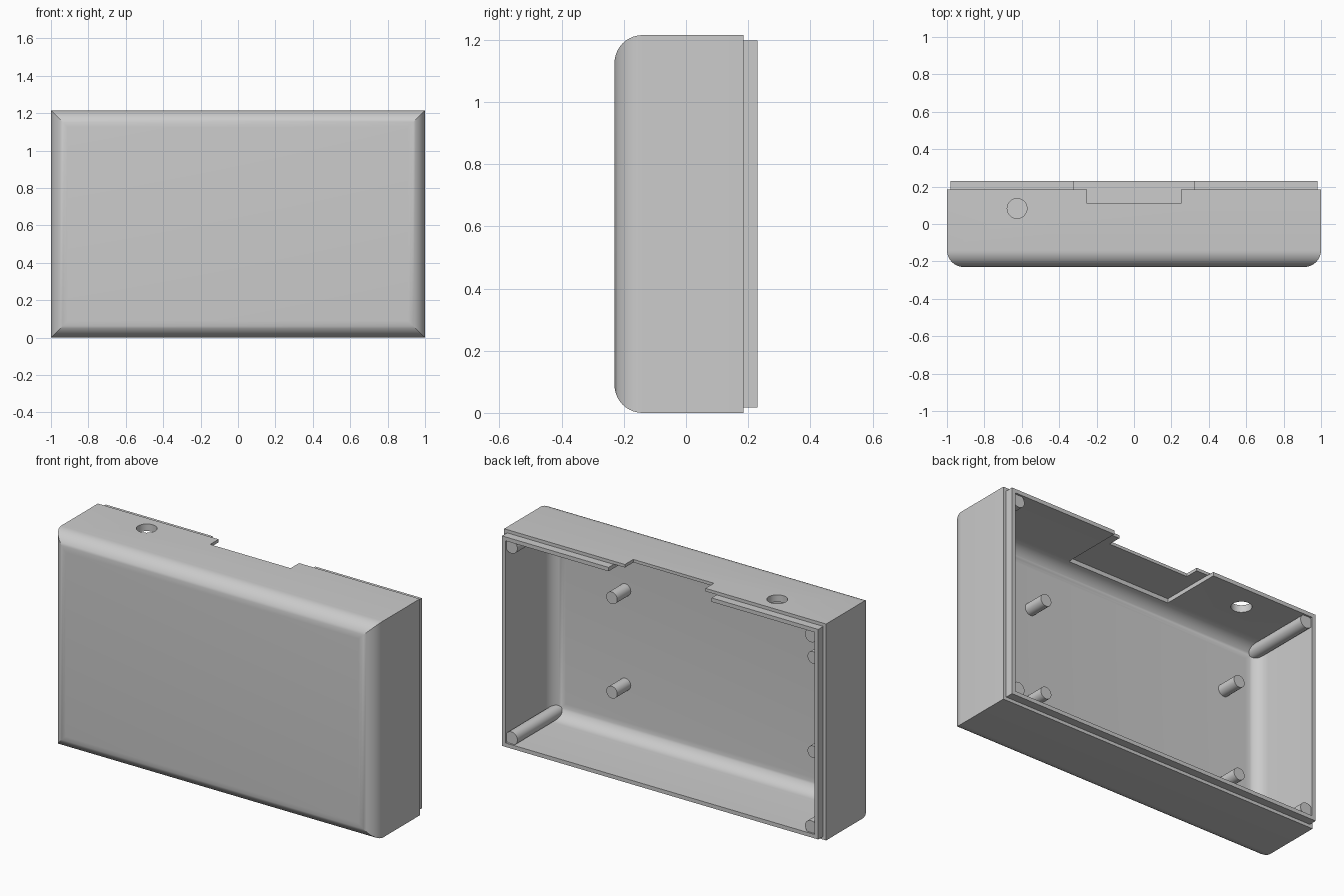
import bpy, bmesh, math
from mathutils import Matrix

cube = bpy.data.objects.get("Cube")
if cube:
    bpy.data.objects.remove(cube, do_unlink=True)

W, H, FRONT, BACK = 1.0, 1.215, -0.23, 0.23
RIM, LIP, WALL = 0.185, 0.018, 0.04
FLOOR = FRONT + WALL

grey = bpy.data.materials.new("plain grey")
grey.use_nodes = True
colour = (0.6, 0.6, 0.6, 1)
grey.diffuse_color = colour
grey.node_tree.nodes["Principled BSDF"].inputs["Base Color"].default_value = colour


def make_object(name, bm):
    bmesh.ops.recalc_face_normals(bm, faces=bm.faces)
    mesh = bpy.data.meshes.new(name)
    bm.to_mesh(mesh)
    bm.free()
    obj = bpy.data.objects.new(name, mesh)
    bpy.context.collection.objects.link(obj)
    mesh.materials.append(grey)
    return obj


def select_only(obj):
    bpy.ops.object.select_all(action='DESELECT')
    obj.select_set(True)
    bpy.context.view_layer.objects.active = obj


def smooth(obj):
    select_only(obj)
    bpy.ops.object.shade_smooth_by_angle(angle=math.radians(30))


def fillet(inset, y, radius, steps=10):
    """Quarter-round from the flat face to the side wall, as (inset, y)."""
    angles = [i / steps * math.pi / 2 for i in range(steps + 1)]
    return [(inset + radius * (1 - math.sin(a)), y + radius * (1 - math.cos(a)))
            for a in angles]


def box(name, x, y0, y1, z0, z1):
    bm = bmesh.new()
    bmesh.ops.create_cube(bm, size=1)
    for v in bm.verts:
        v.co = (x if v.co.x > 0 else -x,
                y1 if v.co.y > 0 else y0,
                z1 if v.co.z > 0 else z0)
    return make_object(name, bm)


def cylinder(name, centre, radius, length, along_y=True):
    bm = bmesh.new()
    bmesh.ops.create_cone(bm, cap_ends=True, segments=32, radius1=radius,
                          radius2=radius, depth=length)
    turn = Matrix.Rotation(math.pi / 2 if along_y else 0, 4, 'X')
    bm.transform(Matrix.Translation(centre) @ turn)
    return make_object(name, bm)


# Shell: nested rectangles, outer face to rim, lip, and back to the inner floor
rings = fillet(0, FRONT, 0.09)
rings += [(0, RIM), (LIP, RIM), (LIP, BACK), (WALL, BACK)]
rings += reversed(fillet(WALL, FLOOR, 0.08))
bm = bmesh.new()
loops = []
for inset, y in rings:
    x = W - inset
    corners = ((-x, inset), (x, inset), (x, H - inset), (-x, H - inset))
    loops.append([bm.verts.new((cx, y, cz)) for cx, cz in corners])
for a, b in zip(loops, loops[1:]):
    for i in range(4):
        j = (i + 1) % 4
        bm.faces.new((a[i], a[j], b[j], b[i]))
bm.faces.new(loops[0])
bm.faces.new(loops[-1])
shell = make_object("shell", bm)

# Top openings: thinned inner recess, notch in the rim, round cable hole
cutters = [
    box("recess_cutter", 0.32, -0.12, 0.3, 1.1, H - LIP + 0.001),
    box("notch_cutter", 0.25, 0.11, 0.3, 1.1, 1.3),
    cylinder("hole_cutter", (-0.625, 0.083, H), 0.053, 0.2, along_y=False),
]
for cutter in cutters:
    select_only(shell)
    mod = shell.modifiers.new("cut", 'BOOLEAN')
    mod.operation = 'DIFFERENCE'
    mod.solver = 'EXACT'
    mod.object = cutter
    bpy.ops.object.modifier_apply(modifier=mod.name)
    bpy.data.objects.remove(cutter, do_unlink=True)
smooth(shell)


def post(name, x, z, radius, y0, y1):
    smooth(cylinder(name, (x, (y0 + y1) / 2, z), radius, y1 - y0))


# Corner screw posts and short board standoffs
for side, x in (("left", 1), ("right", -1)):
    for level, z in (("lower", 0.07), ("upper", H - 0.07)):
        post(f"{level}_{side}_corner_post", x * 0.93, z, 0.037, FLOOR - 0.01, 0.22)
for side, x in (("left", 0.51), ("right", -0.74)):
    for level, z in (("lower", 0.33), ("upper", 0.86)):
        post(f"{level}_{side}_standoff", x, z, 0.034, FLOOR - 0.01, -0.07)
